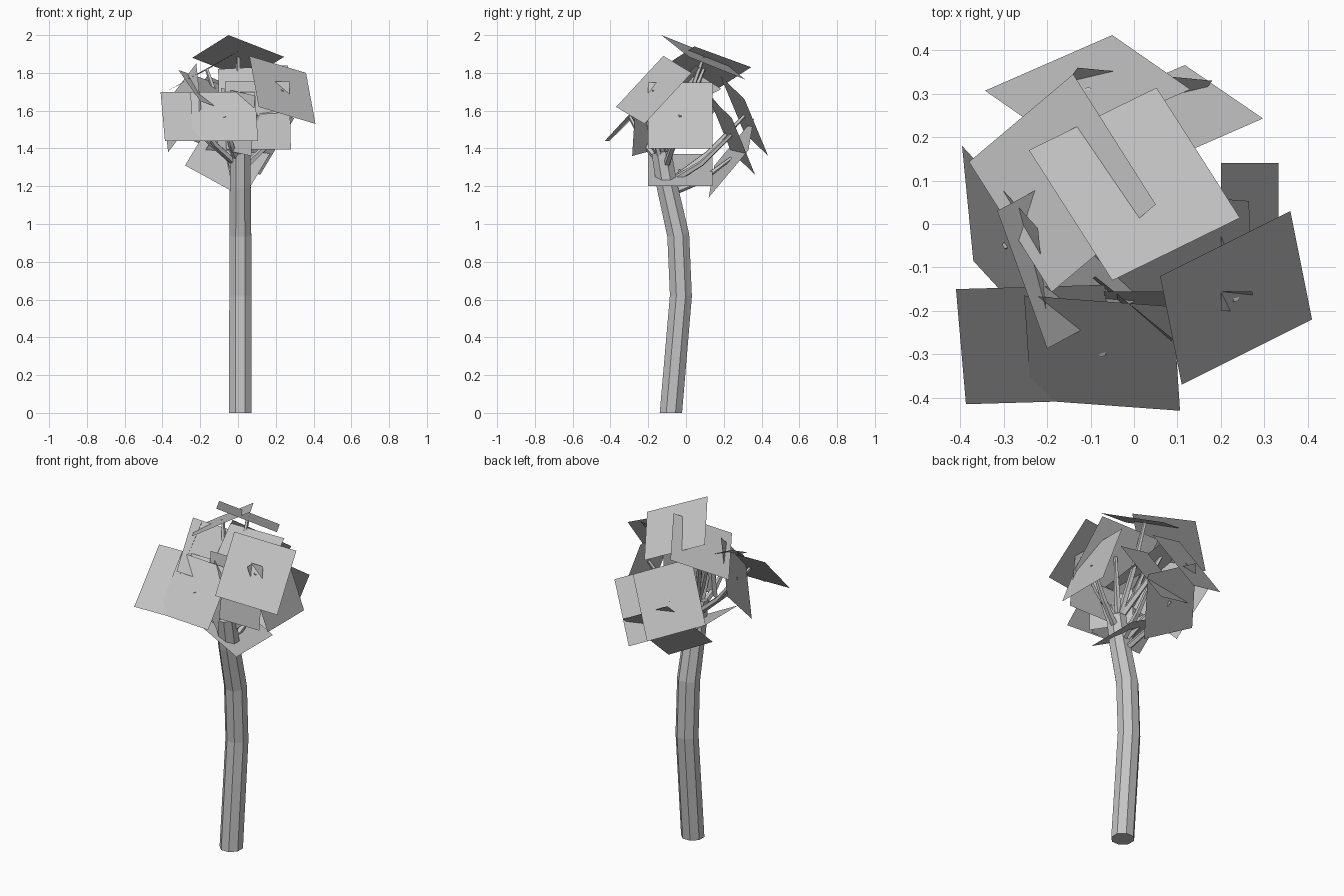
import bpy
from math import cos, sin, tau
from mathutils import Vector

cube = bpy.data.objects.get("Cube")
if cube:
    bpy.data.objects.remove(cube, do_unlink=True)

# One plain grey for the whole tree
grey = bpy.data.materials.new("plain_grey")
grey.use_nodes = True
colour = (0.55, 0.55, 0.55, 1.0)
grey.diffuse_color = colour
grey.node_tree.nodes["Principled BSDF"].inputs["Base Color"].default_value = colour


def make_object(name, verts, faces):
    mesh = bpy.data.meshes.new(name)
    mesh.from_pydata(verts, [], faces)
    mesh.materials.append(grey)
    obj = bpy.data.objects.new(name, mesh)
    bpy.context.scene.collection.objects.link(obj)


def tube(name, path, radii, sides, level_start=False):
    """Tapered tube whose rings follow the direction of the path."""
    points = [Vector(p) for p in path]
    verts, faces = [], []
    last = len(points) - 1
    for i, (point, radius) in enumerate(zip(points, radii)):
        along = (points[min(i + 1, last)] - points[max(i - 1, 0)]).normalized()
        if i == 0 and level_start:
            along = Vector((0, 0, 1))
        side = Vector((0, 1, 0)).cross(along).normalized()
        front = along.cross(side)
        for k in range(sides):
            angle = tau * (k + 0.5) / sides
            verts.append(point + radius * (side * cos(angle) + front * sin(angle)))
    for i in range(last):
        for k in range(sides):
            a, b = i * sides + k, i * sides + (k + 1) % sides
            faces.append((a, b, b + sides, a + sides))
    faces.append(tuple(reversed(range(sides))))
    faces.append(tuple(range(last * sides, (last + 1) * sides)))
    make_object(name, verts, faces)


# Bent trunk
trunk_path = [(0.012, -0.08, 0), (0.012, -0.027, 0.62), (0.012, -0.041, 0.94),
              (0.012, -0.1, 1.2), (0.012, -0.13, 1.38)]
tube("trunk", trunk_path, [0.064, 0.063, 0.063, 0.06, 0.057], 8, True)


def leaf(name, corner, first, second, fork=1.3):
    """Flat foliage card from three corners, with a branch to its middle."""
    a, b, c = Vector(corner), Vector(first), Vector(second)
    make_object(name + "_leaf", [a, b, b + c - a, c], [(0, 1, 2, 3)])
    middle = (b + c) / 2
    root = Vector((0.01, -0.115, fork))
    bend = root.lerp(middle, 0.55) + Vector((0, 0, -0.03))
    tube(name + "_branch", [root, bend, middle], [0.02, 0.016, 0.01], 5)


# Crown cards
leaf("crown", (-0.05, -0.13, 2), (0.244, 0.014, 1.885), (-0.242, 0.17, 1.88), 1.37)
leaf("upper_back", (-0.14, 0.345, 1.83), (0.05, 0.045, 1.94), (-0.38, 0.143, 1.7), 1.37)
leaf("upper_middle", (0.265, 0.053, 1.84), (-0.105, 0.08, 1.82), (0.27, -0.19, 1.59), 1.37)
leaf("upper_right", (-0.2, -0.287, 1.65), (-0.315, 0.03, 1.815), (0.09, -0.13, 1.55), 1.36)

# Front cards
leaf("front_left", (0.06, -0.12, 1.89), (0.36, 0.03, 1.8), (0.11, -0.37, 1.62), 1.34)
leaf("front_right", (-0.41, -0.15, 1.7), (-0.387, -0.415, 1.44), (-0.067, -0.14, 1.7))
leaf("front_middle", (0.106, -0.43, 1.44), (-0.237, -0.405, 1.44), (0.09, -0.19, 1.7))
leaf("front_inner", (-0.09, -0.12, 1.72), (0.09, -0.265, 1.68), (-0.11, -0.14, 1.4))

# Side cards
leaf("side_left", (0.2, -0.2, 1.75), (0.2, 0.14, 1.75), (0.333, -0.2, 1.4), 1.28)
leaf("side_right", (-0.37, -0.085, 1.38), (-0.396, 0.18, 1.62), (-0.195, -0.275, 1.61))

# Back cards
leaf("back", (-0.05, 0.435, 1.36), (-0.343, 0.307, 1.485), (0.13, 0.31, 1.66), 1.2)
leaf("back_left", (0.117, 0.366, 1.26), (0.297, 0.243, 1.56), (-0.176, 0.238, 1.385), 1.2)

# Low cards around the fork
leaf("inner_left", (0.272, -0.155, 1.755), (0.28, -0.2, 1.395), (-0.07, -0.155, 1.755), 1.25)
leaf("low_front", (0.13, -0.2, 1.2), (0.13, 0.14, 1.2), (-0.2, -0.2, 1.37), 1.2)
leaf("low_back", (0.03, 0.12, 1.14), (-0.28, 0.15, 1.31), (0.18, 0.33, 1.39), 1.15)
